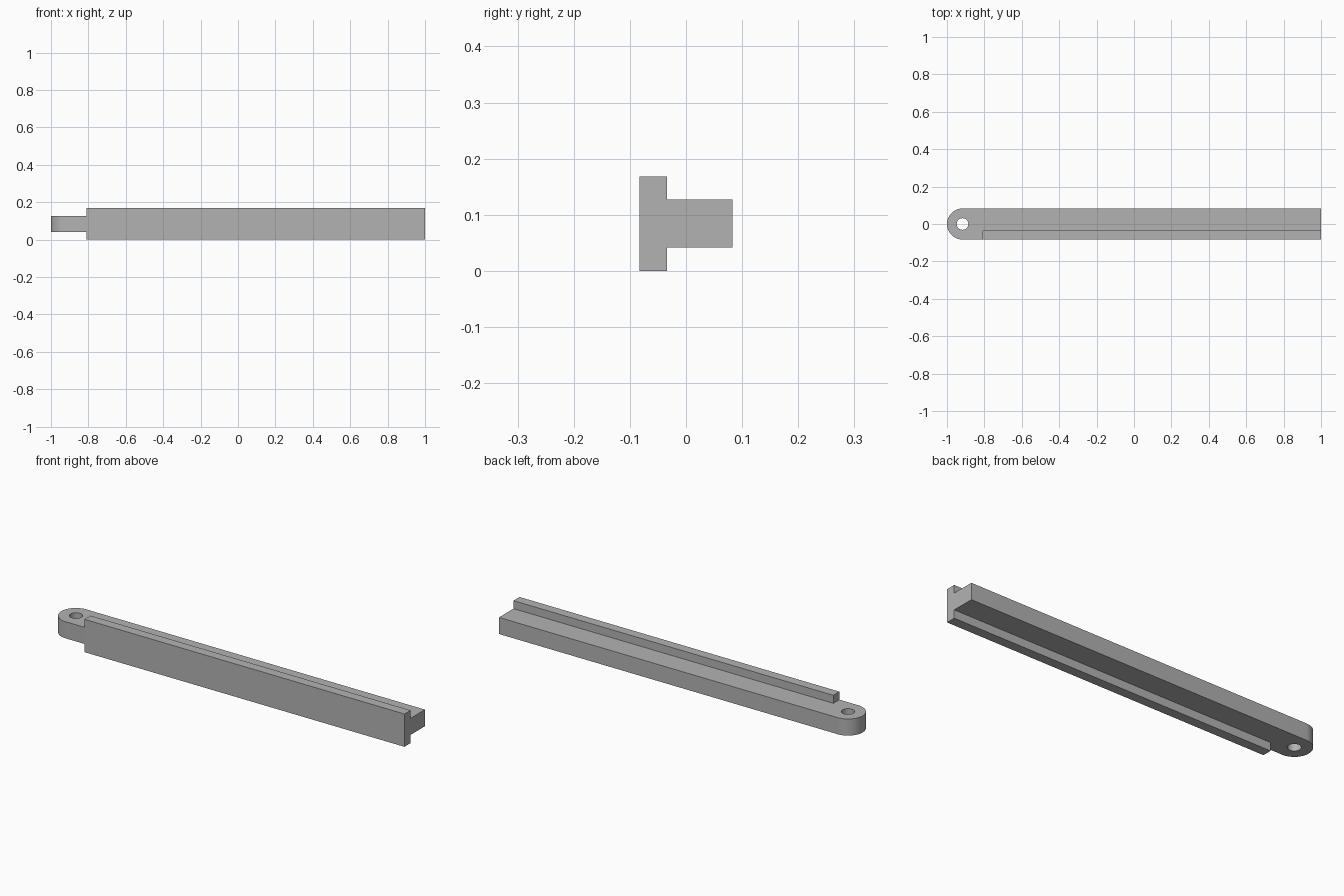
import bpy
import bmesh
from math import cos, sin, pi

cube = bpy.data.objects.get("Cube")
if cube:
    bpy.data.objects.remove(cube, do_unlink=True)

HALF_W = 0.083
EYE_X = -1 + HALF_W

grey = bpy.data.materials.new("plain grey")
grey.use_nodes = True
grey.diffuse_color = (0.45, 0.45, 0.45, 1)
grey.node_tree.nodes["Principled BSDF"].inputs["Base Color"].default_value = grey.diffuse_color


def prism(name, outline, z0, z1):
    """Extrude an anticlockwise xy outline from z0 to z1."""
    bm = bmesh.new()
    face = bm.faces.new([bm.verts.new((x, y, z0)) for x, y in outline])
    top = bmesh.ops.extrude_face_region(bm, geom=[face])["geom"]
    verts = [v for v in top if isinstance(v, bmesh.types.BMVert)]
    bmesh.ops.translate(bm, verts=verts, vec=(0, 0, z1 - z0))
    bmesh.ops.recalc_face_normals(bm, faces=bm.faces)
    mesh = bpy.data.meshes.new(name)
    bm.to_mesh(mesh)
    bm.free()
    mesh.materials.append(grey)
    obj = bpy.data.objects.new(name, mesh)
    bpy.context.collection.objects.link(obj)
    return obj


def arc(radius, start, end, steps):
    angles = [start + (end - start) * i / steps for i in range(steps + 1)]
    return [(EYE_X + radius * cos(a), radius * sin(a)) for a in angles]


def combine(target, tool, operation):
    """Apply a boolean and drop the tool object."""
    tool.hide_render = True
    mod = target.modifiers.new(operation.lower(), 'BOOLEAN')
    mod.operation = operation
    mod.solver = 'EXACT'
    mod.object = tool
    bpy.context.view_layer.objects.active = target
    bpy.ops.object.modifier_apply(modifier=mod.name)
    bpy.data.objects.remove(tool, do_unlink=True)


# Bar with one rounded end
bar = prism("slide_bar", [(1, -HALF_W), (1, HALF_W)] + arc(HALF_W, pi / 2, 3 * pi / 2, 32),
            0.042, 0.127)

# Tall flange along the front side
flange = prism("flange", [(-0.81, -HALF_W), (1, -HALF_W), (1, -0.034), (-0.81, -0.034)],
               0, 0.168)
combine(bar, flange, 'UNION')

# Pivot hole through the rounded end
hole = prism("pivot_hole", arc(0.031, 0, 2 * pi, 32)[:-1], -0.1, 0.3)
combine(bar, hole, 'DIFFERENCE')

# Smooth the curved walls, keep the corners crisp
bpy.ops.object.select_all(action='DESELECT')
bar.select_set(True)
bpy.context.view_layer.objects.active = bar
bpy.ops.object.shade_smooth_by_angle(angle=pi / 6)
